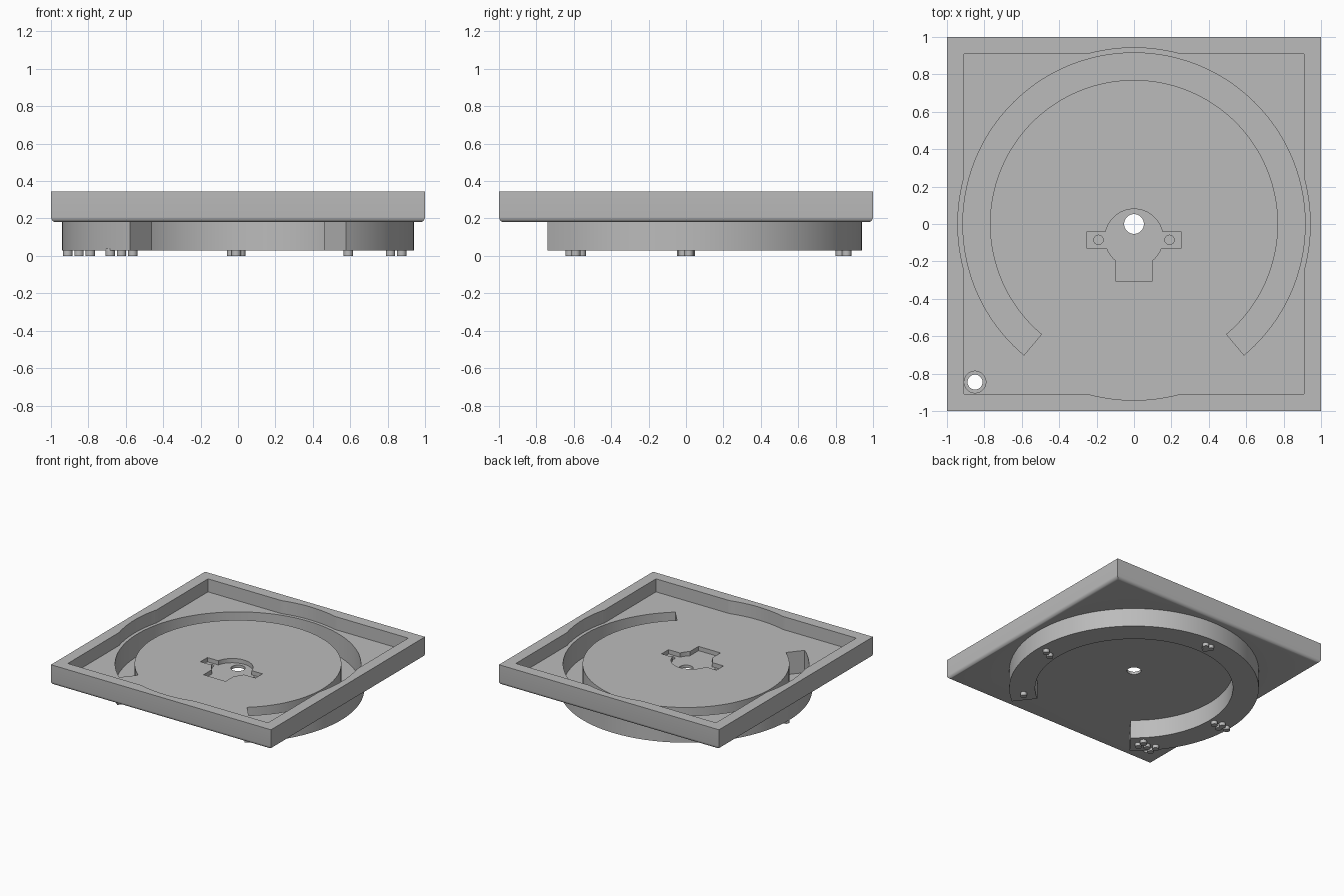
import bpy, bmesh
from math import sin, cos, radians, degrees, asin, acos, pi

default = bpy.data.objects.get("Cube")
if default:
    bpy.data.objects.remove(default)

GREY = (0.5, 0.5, 0.5, 1)
mat = bpy.data.materials.new("plain grey")
mat.use_nodes = True
mat.diffuse_color = GREY
mat.node_tree.nodes["Principled BSDF"].inputs["Base Color"].default_value = GREY

FLOOR, TOP, BASE = 0.238, 0.345, 0.18
OVER = 0.4          # cutters reach above the rim


def arc(r, a0, a1, n=24, cx=0, cy=0):
    """Points on an arc, angles in degrees."""
    angles = [radians(a0 + (a1 - a0) * i / n) for i in range(n + 1)]
    return [(cx + r * cos(a), cy + r * sin(a)) for a in angles]


def circle(r, cx=0, cy=0, n=48):
    return arc(r, 0, 360, n, cx, cy)[:-1]


def sector(r0, r1, gap):
    """C-shaped outline, open by the given half angle towards the front."""
    a0, a1 = -90 + gap, 270 - gap
    return arc(r1, a0, a1, 120) + arc(r0, a1, a0, 120)


def prism(name, outline, z0, z1):
    bm = bmesh.new()
    face = bm.faces.new([bm.verts.new((x, y, z0)) for x, y in outline])
    out = bmesh.ops.extrude_face_region(bm, geom=[face])
    tops = [v for v in out["geom"] if isinstance(v, bmesh.types.BMVert)]
    bmesh.ops.translate(bm, vec=(0, 0, z1 - z0), verts=tops)
    bmesh.ops.recalc_face_normals(bm, faces=bm.faces)
    mesh = bpy.data.meshes.new(name)
    bm.to_mesh(mesh)
    bm.free()
    mesh.materials.append(mat)
    obj = bpy.data.objects.new(name, mesh)
    bpy.context.collection.objects.link(obj)
    return obj


def combine(target, tool, operation):
    mod = target.modifiers.new("combine", "BOOLEAN")
    mod.operation, mod.solver, mod.object = operation, "EXACT", tool
    bpy.context.view_layer.update()
    graph = bpy.context.evaluated_depsgraph_get()
    mesh = bpy.data.meshes.new_from_object(target.evaluated_get(graph))
    target.modifiers.clear()
    target.data = mesh
    bpy.data.objects.remove(tool)


def smooth(obj):
    for p in obj.data.polygons:
        p.use_smooth = True
    obj.data.set_sharp_from_angle(angle=radians(30))


# Square tray with a rounded lower edge
tray = prism("tray", [(-1, -1), (1, -1), (1, 1), (-1, 1)], BASE, TOP)
bm = bmesh.new()
bm.from_mesh(tray.data)
low = [e for e in bm.edges if all(v.co.z < BASE + 0.01 for v in e.verts)]
bmesh.ops.bevel(bm, geom=low, offset=0.028, segments=6, profile=0.5, affect="EDGES")
bm.to_mesh(tray.data)
bm.free()

# Hanging channel housing
combine(tray, prism("housing", sector(0.745, 0.94, 38), 0.028, 0.21), "UNION")

# Square recess whose walls bulge around the channel
recess = []
for i in range(360):
    a = 2 * pi * i / 360
    r = max(0.91 / max(abs(cos(a)), abs(sin(a))), 0.942)
    recess.append((r * cos(a), r * sin(a)))
combine(tray, prism("recess", recess, FLOOR, OVER), "DIFFERENCE")

# Open channel inside the housing
combine(tray, prism("channel", sector(0.77, 0.915, 40), 0.055, OVER), "DIFFERENCE")

# Central pocket: round body, side ears and a front tab
cy, r = -0.075, 0.155
half = arc(r, 90, degrees(asin(0.035 / r)), 20, 0, cy)
half += [(0.25, -0.04), (0.25, -0.13)]
half += arc(r, degrees(asin(-0.055 / r)), -degrees(acos(0.1 / r)), 10, 0, cy)
half += [(0.1, -0.305)]
pocket = half + [(-x, y) for x, y in reversed(half[1:])]
combine(tray, prism("pocket", pocket, 0.203, OVER), "DIFFERENCE")

# Shaft hole, blind screw holes and stepped corner hole
holes = [(0.053, 0, 0, 0.1), (0.025, 0.19, -0.085, 0.19), (0.025, -0.19, -0.085, 0.19),
         (0.058, -0.85, -0.845, 0.21), (0.04, -0.85, -0.845, 0.1)]
for radius, x, y, z in holes:
    combine(tray, prism("hole", circle(radius, x, y), z, OVER), "DIFFERENCE")
smooth(tray)

# Groups of one to five marker pegs under the housing
groups = [
    (0.59, -0.59, [(0, 0)]),
    (0.845, 0, [(-0.03, -0.015), (0.03, 0.015)]),
    (-0.01, 0.842, [(-0.024, 0.017), (0.024, 0.017), (0, -0.017)]),
    (-0.85, 0, [(-0.06, 0), (0.06, 0), (0, -0.022), (0, 0.022)]),
    (-0.623, -0.59, [(-0.06, -0.03), (-0.06, 0.03), (0, 0), (0.06, -0.03), (0.06, 0.03)]),
]
for gx, gy, dots in groups:
    for dx, dy in dots:
        smooth(prism("marker_peg", circle(0.025, gx + dx, gy + dy, 20), 0, 0.04))
